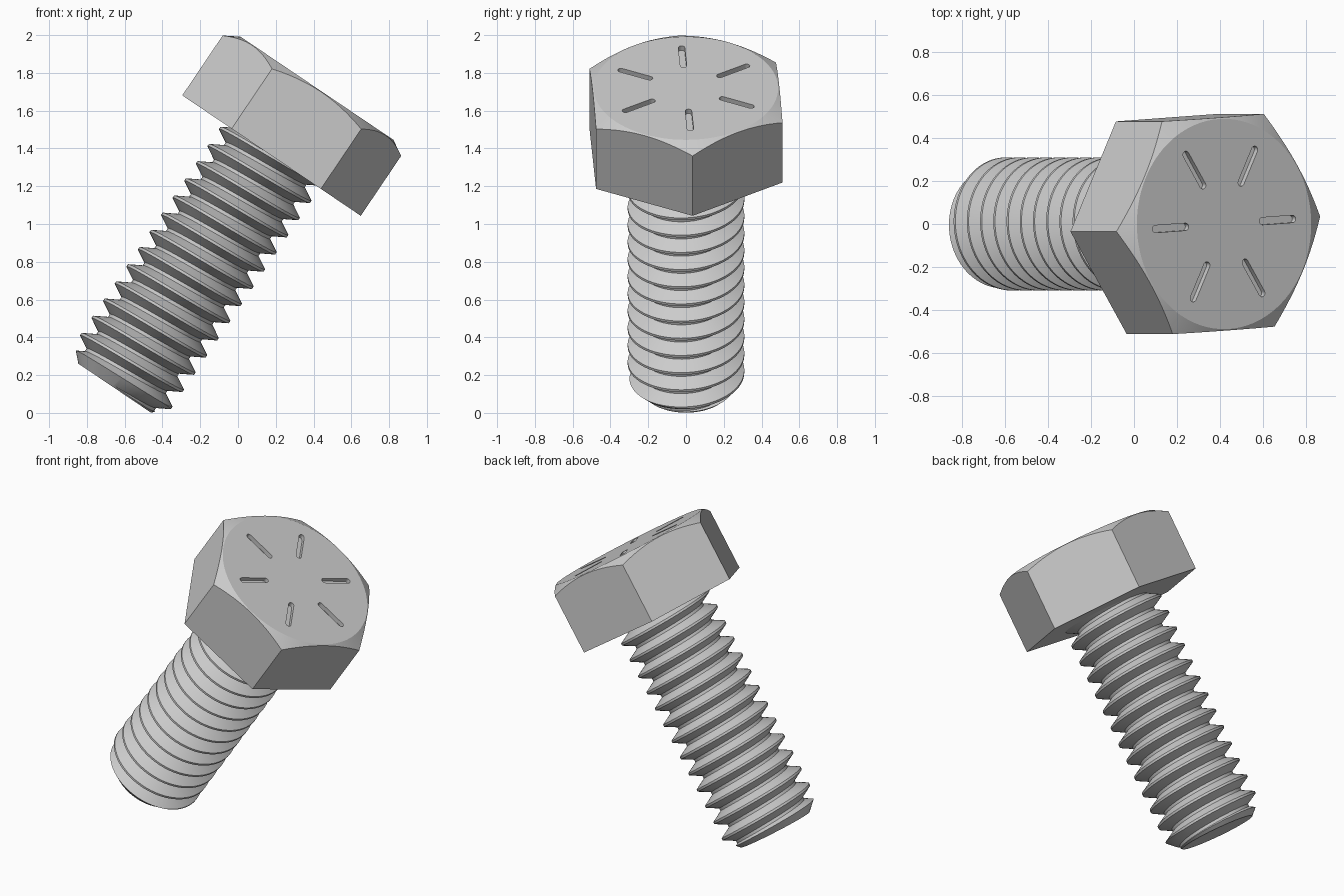
import bpy, bmesh, math
from mathutils import Matrix

if "Cube" in bpy.data.objects:
    bpy.data.objects.remove(bpy.data.objects["Cube"])

TILT = math.radians(34)      # lean of the bolt axis towards +x
TURN = math.radians(3.5)     # spin of the head about the axis
SHANK, HEAD_H = 1.485, 0.43
MAJOR, MINOR, PITCH = 0.309, 0.24, 0.1097
HEX_R, FACE_R = 0.571, 0.488

steel = bpy.data.materials.new("grey steel")
steel.diffuse_color = (0.6, 0.6, 0.6, 1)
steel.use_nodes = True
steel.node_tree.nodes["Principled BSDF"].inputs["Base Color"].default_value = steel.diffuse_color


def make_object(name, bm):
    bmesh.ops.recalc_face_normals(bm, faces=bm.faces)
    mesh = bpy.data.meshes.new(name)
    bm.to_mesh(mesh)
    bm.free()
    mesh.materials.append(steel)
    ob = bpy.data.objects.new(name, mesh)
    bpy.context.collection.objects.link(ob)
    return ob


def lathe(name, profile, segs=96):
    """Closed solid turned from (radius, height) points."""
    bm = bmesh.new()
    rings = [[bm.verts.new((r * math.cos(2 * math.pi * i / segs),
                            r * math.sin(2 * math.pi * i / segs), z))
              for i in range(segs)] for r, z in profile]
    for a, b in zip(rings, rings[1:]):
        for i in range(segs):
            j = (i + 1) % segs
            bm.faces.new((a[i], a[j], b[j], b[i]))
    bm.faces.new(rings[0])
    bm.faces.new(rings[-1])
    return make_object(name, bm)


def cut(target, cutter, operation):
    bpy.context.view_layer.objects.active = target
    mod = target.modifiers.new("cut", 'BOOLEAN')
    mod.operation, mod.object, mod.solver = operation, cutter, 'EXACT'
    bpy.ops.object.modifier_apply(modifier=mod.name)
    bpy.data.objects.remove(cutter)


def threaded_shank():
    """Right-handed helical thread, trimmed flat at both ends."""
    segs, turns = 72, 17
    crest, flank = 0.007, 0.039
    profile = [(-crest, MAJOR), (crest, MAJOR),
               (crest + flank, MINOR), (PITCH - crest - flank, MINOR)]
    bm = bmesh.new()
    columns = []
    for i in range(segs):
        ang = 2 * math.pi * i / segs
        base = 0.027 + PITCH * (i / segs - 0.5) - PITCH * 2
        columns.append([bm.verts.new((r * math.cos(ang), r * math.sin(ang),
                                      base + k * PITCH + dz))
                        for k in range(turns) for dz, r in profile])
    n = len(profile)
    for i in range(segs):
        a = columns[i]
        # the last column joins the first one a full pitch higher
        b = columns[i + 1] if i + 1 < segs else columns[0][n:]
        for j in range(min(len(a), len(b)) - 1):
            bm.faces.new((a[j], b[j], b[j + 1], a[j + 1]))
    for z, up in ((0, -1), (SHANK + 0.02, 1)):
        geom = bm.verts[:] + bm.edges[:] + bm.faces[:]
        res = bmesh.ops.bisect_plane(bm, geom=geom, dist=1e-6, plane_co=(0, 0, z),
                                     plane_no=(0, 0, up), clear_outer=True)
        rim = [e for e in res["geom_cut"] if isinstance(e, bmesh.types.BMEdge)]
        bmesh.ops.edgeloop_fill(bm, edges=rim)
    return make_object("threaded_shank", bm)


# Shank with a chamfered tip
shank = threaded_shank()
cut(shank, lathe("tip_cutter", [(0.232, 0.0), (0.332, 0.1), (0.332, SHANK + 0.1)]),
    'INTERSECT')

# Hexagonal head with its top corners turned down
bm = bmesh.new()
bmesh.ops.create_cone(bm, cap_ends=True, segments=6, radius1=HEX_R, radius2=HEX_R,
                      depth=HEAD_H)
bm.verts.ensure_lookup_table()
corner = math.atan2(bm.verts[0].co.y, bm.verts[0].co.x)
bmesh.ops.transform(bm, verts=bm.verts, matrix=Matrix.Translation(
    (0, 0, SHANK + HEAD_H / 2)) @ Matrix.Rotation(TURN - corner, 4, 'Z'))
head = make_object("hex_head", bm)
top = SHANK + HEAD_H
cut(head, lathe("corner_cutter", [(0.7, SHANK - 0.1),
                                  (0.7, top - (0.7 - FACE_R) * math.tan(math.radians(30))),
                                  (FACE_R, top)]), 'INTERSECT')

# Six round-ended radial grooves sunk into the top face
bm = bmesh.new()
half, inner, outer, deep = 0.017, 0.215, 0.385, 0.028
outline = []
for k in range(18):
    a = -math.pi / 2 + math.pi * (k if k < 9 else k - 1) / 8
    outline.append(((outer if k < 9 else inner) + half * math.cos(a), half * math.sin(a)))
for s in range(6):
    turn = Matrix.Rotation(TURN + s * math.pi / 3, 4, 'Z')
    low = [bm.verts.new(turn @ Matrix.Translation((x, y, top - deep)).translation)
           for x, y in outline]
    face = bm.faces.new(low)
    ext = bmesh.ops.extrude_face_region(bm, geom=[face], use_keep_orig=True)
    bmesh.ops.translate(bm, vec=(0, 0, 0.1),
                        verts=[g for g in ext["geom"] if isinstance(g, bmesh.types.BMVert)])
cut(head, make_object("groove_cutter", bm), 'DIFFERENCE')

# Lean both parts and shade them smooth between sharp edges
for ob in (shank, head):
    ob.matrix_world = Matrix.Translation((-0.653, 0, 0.131)) @ Matrix.Rotation(TILT, 4, 'Y')
    bpy.ops.object.select_all(action='DESELECT')
    ob.select_set(True)
    bpy.context.view_layer.objects.active = ob
    bpy.ops.object.shade_smooth_by_angle(angle=math.radians(24))
